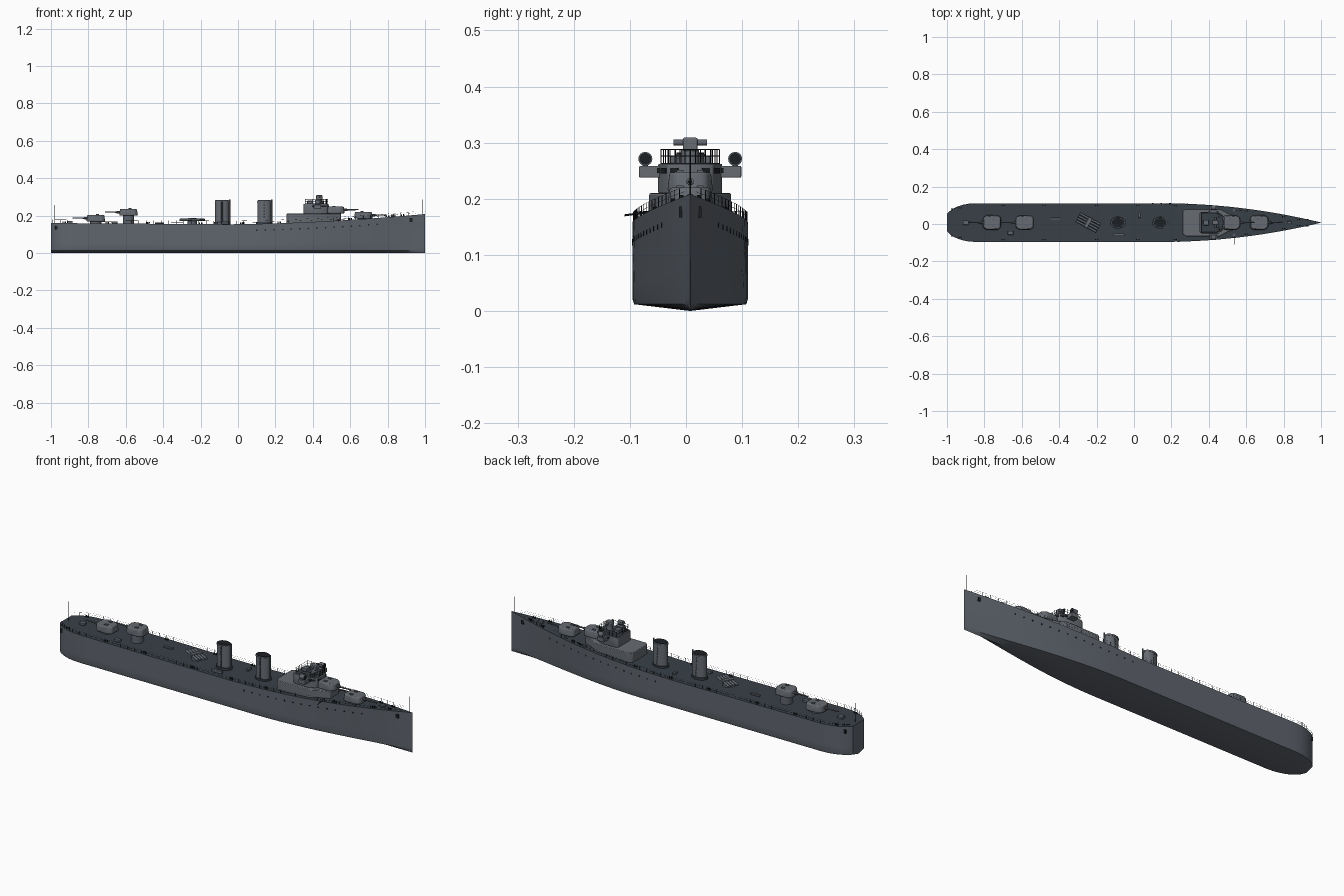
import bpy, bmesh, math
from mathutils import Vector, Matrix

if "Cube" in bpy.data.objects:
    bpy.data.objects.remove(bpy.data.objects["Cube"], do_unlink=True)

CY = 0.0075  # centreline of the ship


def material(name, r, g, b):
    m = bpy.data.materials.new(name)
    m.use_nodes = True
    m.diffuse_color = (r, g, b, 1)
    m.node_tree.nodes["Principled BSDF"].inputs["Base Color"].default_value = (r, g, b, 1)
    return m


HULL = material("hull grey", .115, .13, .155)
UPPER = material("upper works grey", .135, .15, .17)
DECK = material("dark deck grey", .04, .052, .063)
BLACK = material("near black", .012, .014, .017)


def finish(bm, name, mats, smooth=True, bevel=0):
    bmesh.ops.recalc_face_normals(bm, faces=bm.faces)
    me = bpy.data.meshes.new(name)
    bm.to_mesh(me)
    bm.free()
    ob = bpy.data.objects.new(name, me)
    bpy.context.collection.objects.link(ob)
    for m in mats:
        me.materials.append(m)
    if bevel:
        mod = ob.modifiers.new("bevel", "BEVEL")
        mod.width, mod.segments = bevel, 2
    if smooth:
        bpy.ops.object.select_all(action="DESELECT")
        ob.select_set(True)
        bpy.context.view_layer.objects.active = ob
        bpy.ops.object.shade_smooth_by_angle(angle=math.radians(35))
    return ob


def add_box(bm, c, s, turn=0):
    m = Matrix.Translation((c[0], c[1] + CY, c[2])) @ Matrix.Rotation(turn, 4, "Z")
    bmesh.ops.create_cube(bm, size=1, matrix=m @ Matrix.Diagonal((*s, 1)))


def add_rod(bm, a, b, r, n=8, flat=1, r2=None):
    a, b = Vector(a), Vector(b)
    d = b - a
    m = Matrix.Translation((a + b) / 2 + Vector((0, CY, 0)))
    m = m @ d.to_track_quat("Z", "Y").to_matrix().to_4x4() @ Matrix.Diagonal((1, flat, 1, 1))
    bmesh.ops.create_cone(bm, cap_ends=True, segments=n, radius1=r,
                          radius2=r if r2 is None else r2, depth=d.length, matrix=m)


def box(name, mat, c, s, bevel=0, turn=0):
    bm = bmesh.new()
    add_box(bm, c, s, turn)
    return finish(bm, name, [mat], bevel > 0, bevel)


def rod(name, mat, a, b, r, n=12, flat=1, r2=None):
    bm = bmesh.new()
    add_rod(bm, a, b, r, n, flat, r2)
    return finish(bm, name, [mat])


def prism(name, mat, half, z0, z1, taper=1, bevel=0):
    """Extrude a plan outline given for one side and mirrored to the other."""
    plan = half + [(x, -y) for x, y in reversed(half)]
    mx = sum(p[0] for p in plan) / len(plan)
    bm = bmesh.new()
    low = [bm.verts.new((x, y + CY, z0)) for x, y in plan]
    top = [bm.verts.new((mx + (x - mx) * taper, y * taper + CY, z1)) for x, y in plan]
    bm.faces.new(low)
    bm.faces.new(top)
    for i in range(len(plan)):
        j = (i + 1) % len(plan)
        bm.faces.new((low[i], low[j], top[j], top[i]))
    return finish(bm, name, [mat], True, bevel)


# Hull lines
def bow_t(x):
    return max(0, (x - .15) / .85)


def deck_half(x):
    s = max(0, (-.85 - x) / .15)
    return .1025 * math.sqrt(1 - .8 * s * s) * (1 - bow_t(x) ** 2) + .0006


def deck_z(x):
    return .153 + .055 * max(0, (x + .1) / 1.1) ** 1.8 + .007 * max(0, -x)


def hull_half(x, z):
    f = max(0, 1 - z / deck_z(x))
    return deck_half(x) * (1 - .5 * bow_t(x) ** 2 * f)


def section(x):
    zs = [deck_z(x), deck_z(x) * .66, deck_z(x) * .33, .022, .012]
    side = [(hull_half(x, z) * (.97 if z == .012 else 1), z) for z in zs]
    return side + [(0, 0)] + [(-y, z) for y, z in reversed(side)]


bm = bmesh.new()
xs = [-1 + .15 * (i / 8) ** 2 for i in range(8)] + [-.85 + i * .05 for i in range(38)]
rings = [[bm.verts.new((x, y + CY, z)) for y, z in section(x)] for x in xs]
for a, b in zip(rings, rings[1:]):
    for i in range(len(a)):
        j = (i + 1) % len(a)
        bm.faces.new((a[i], a[j], b[j], b[i])).material_index = int(j == 0)
bm.faces.new(rings[0])
bm.faces.new(rings[-1])
finish(bm, "hull", [HULL, DECK])

# Portholes, hawse openings and anchors
bm = bmesh.new()
for side in (-1, 1):
    for i in range(15):
        x = .1 + i * .046
        z = deck_z(x) - .034
        y = side * hull_half(x, z)
        add_rod(bm, (x, y - side * .002, z), (x, y + side * .001, z), .0045)
    for x in (-.97, .925):
        z = deck_z(x) - .025
        y = side * hull_half(x, z)
        add_box(bm, (x, y, z), (.016, .006, .02))
finish(bm, "portholes_and_anchors", [BLACK], False)

# Guard rails
bm = bmesh.new()
for side in (-1, 1):
    pts = [(x, side * (deck_half(x) - .002), deck_z(x)) for x in
           [-.99 + .02 * i for i in range(6)] + [-.85 + i * .04 for i in range(46)]]
    for a, b in zip(pts, pts[1:]):
        add_rod(bm, a, (a[0], a[1], a[2] + .018), .0008, 4)
        for h in (.009, .018):
            add_rod(bm, (a[0], a[1], a[2] + h), (b[0], b[1], b[2] + h), .0003, 3)
finish(bm, "guard_rails", [BLACK], False)
rod("stern_staff", BLACK, (-.98, 0, .155), (-.98, 0, .257), .0013, 6)
rod("bow_staff", BLACK, (.985, 0, .2), (.985, 0, .287), .0013, 6)

# Bridge structure
prism("deckhouse", UPPER, [(.26, .06), (.275, .073), (.46, .073), (.5, .05), (.55, .035)],
      .15, .21, 1, .003)
prism("bridge", UPPER, [(.35, .05), (.36, .057), (.44, .057), (.475, .04), (.485, .02)],
      .21, .262, 1, .002)
prism("bridge_floor", DECK, [(.357, .05), (.44, .051), (.47, .036), (.477, .018)], .262, .2635)
box("bridge_wings", UPPER, (.425, 0, .248), (.04, .182, .021), .002)
bm = bmesh.new()
for side in (-1, 1):
    rail = [(.36, 0), (.36, side * .052), (.44, side * .052), (.47, side * .036), (.48, 0)]
    for a, b in zip(rail, rail[1:]):
        for h in (.276, .288):
            add_rod(bm, (*a, h), (*b, h), .0008, 4)
        for k in range(4):
            p = Vector(a).lerp(Vector(b), k / 4)
            add_rod(bm, (*p, .26), (*p, .288), .0009, 4)
    for i in range(4):
        add_box(bm, (.4 + i * .016, side * .057, .25), (.011, .004, .009))
    add_box(bm, (.462, side * .047, .25), (.02, .004, .01), -side * .45)
    add_box(bm, (.481, side * .028, .25), (.015, .004, .01), -side * 1.1)
finish(bm, "bridge_rails_and_windows", [BLACK], False)

# Searchlights
for side, label in ((-1, "right"), (1, "left")):
    y = side * .08
    rod(label + "_searchlight_stand", HULL, (.425, y, .255), (.425, y, .266), .005)
    rod(label + "_searchlight", HULL, (.412, y, .271), (.438, y, .271), .0125, 16)
    rod(label + "_searchlight_glass", BLACK, (.437, y, .271), (.4395, y, .271), .0105, 16)

# Gun director
rod("director_post", UPPER, (.435, 0, .26), (.435, 0, .288), .016, 16)
box("director", UPPER, (.435, 0, .297), (.034, .026, .024), .003)
rod("rangefinder", HULL, (.437, -.03, .3), (.437, .03, .3), .0055)
box("chart_table", HULL, (.385, 0, .271), (.03, .03, .018), .002)
for side in (-1, 1):
    box("lookout_sight", HULL, (.455, side * .03, .27), (.012, .012, .014), .002)


# Main gun turrets
def turret(name, x, z, d, base):
    plan = [(-.05, .026), (-.036, .039), (.026, .041), (.045, .03), (.05, .018)]
    half = [(x + d * px, py) for px, py in plan]
    prism(name + "_house", UPPER, half, z, z + .036, .9, .005)
    rod(name + "_mount", HULL, (x, 0, base), (x, 0, z + .004), .03, 20)
    rod(name + "_barrel", HULL, (x + d * .04, 0, z + .018), (x + d * .125, 0, z + .02),
        .0042, 10, 1, .0028)
    rod(name + "_sleeve", HULL, (x + d * .04, 0, z + .018), (x + d * .064, 0, z + .019), .0065, 10)
    for side in (-1, 1):
        box(name + "_hatch", HULL, (x - d * .008, side * .018, z + .037), (.016, .012, .005))


turret("forward_low_turret", .67, .184, 1, .165)
turret("forward_high_turret", .52, .212, 1, .2)
turret("aft_high_turret", -.585, .2, -1, .15)
turret("aft_low_turret", -.76, .168, -1, .15)

# Funnels with caps, steam pipes and ladders
for x, label in ((-.085, "aft"), (.14, "forward")):
    rod(label + "_funnel_base", DECK, (x, 0, .15), (x, 0, .165), .043, 24, .75)
    bm = bmesh.new()
    add_rod(bm, (x, 0, .15), (x, 0, .28), .037, 28, .72)
    add_rod(bm, (x, 0, .271), (x, 0, .276), .039, 28, .72)
    finish(bm, label + "_funnel", [UPPER])
    rod(label + "_funnel_mouth", BLACK, (x, 0, .279), (x, 0, .282), .034, 28, .72)
    rod(label + "_steam_pipe", HULL, (x + .04, 0, .15), (x + .04, 0, .287), .004)
    bm = bmesh.new()
    for side in (-1, 1):
        for dx in (-.004, .004):
            add_rod(bm, (x + dx, side * .029, .16), (x + dx, side * .029, .275), .0007, 4)
        for i in range(14):
            add_box(bm, (x, side * .029, .165 + i * .008), (.008, .0012, .0012))
    finish(bm, label + "_funnel_ladders", [BLACK], False)

# Torpedo tubes, trained off the centreline
turn = math.radians(-28)
along = Vector((math.cos(turn), math.sin(turn), 0))
across = Vector((-along.y, along.x, 0))
centre = Vector((-.245, 0, .177))
rod("torpedo_mount", HULL, (-.245, 0, .15), (-.245, 0, .17), .025, 20)
bm = bmesh.new()
for i in range(4):
    c = centre + across * (i - 1.5) * .0145
    add_rod(bm, c - along * .062, c + along * .062, .0062, 12)
finish(bm, "torpedo_tubes", [HULL])
box("torpedo_shield", UPPER, centre + Vector((0, 0, .004)), (.02, .06, .012), .002, turn)

# Light guns beside the bridge
for side in (-1, 1):
    y = side * .066
    z = deck_z(.535)
    rod("light_gun_post", HULL, (.535, y, z - .004), (.535, y, z + .006), .007)
    tip = (.535, -.117, z - .003) if side < 0 else (.58, y, z + .01)
    rod("light_gun_barrel", BLACK, (.535, y, z + .004), tip, .0018, 6)

# Deck fittings: lockers, vents, hatches and bollards
for x, y, sx, sy, h in ((-.66, -.055, .03, .02, .012), (-.08, -.065, .06, .014, .014),
                        (-.42, .02, .05, .012, .008), (.03, .04, .012, .03, .012),
                        (-.9, 0, .03, .024, .012), (.83, 0, .026, .016, .012)):
    box("deck_locker", HULL, (x, y, deck_z(x) + h / 2), (sx, sy, h), .002)
bm = bmesh.new()
for side in (-1, 1):
    for x in (-.93, -.7, -.48, -.2, .02, .22, .6, .8, .88):
        for dx in (-.006, .006):
            p = Vector((x + dx, side * (deck_half(x) - .012), deck_z(x)))
            add_rod(bm, p, p + Vector((0, 0, .009)), .0035)
finish(bm, "bollards", [BLACK])
